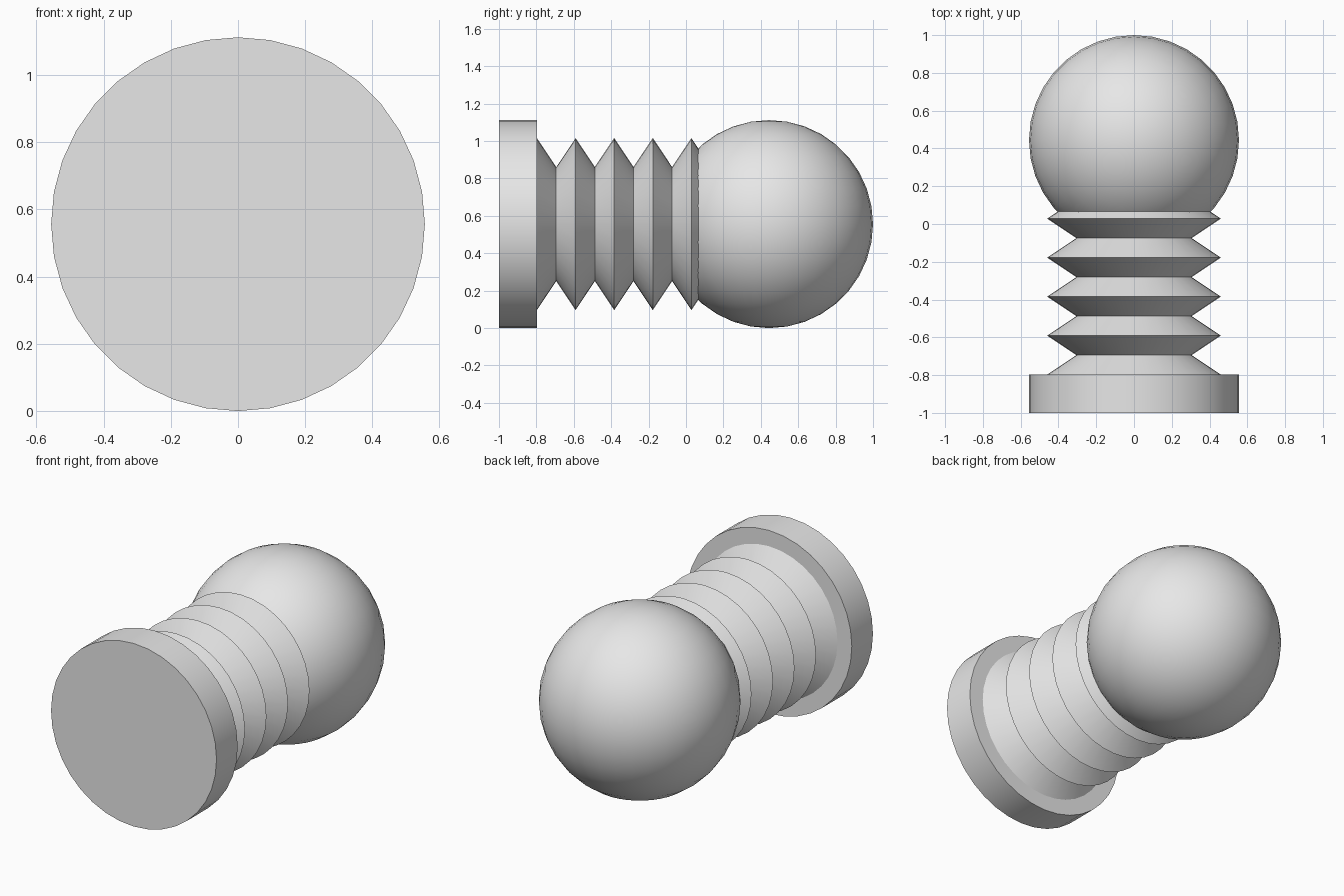
import bpy
import bmesh
from math import cos, sin, tau
from mathutils import Matrix

if "Cube" in bpy.data.objects:
    bpy.data.objects.remove(bpy.data.objects["Cube"])

RADIUS = 0.556
SIDES = 36

grey = bpy.data.materials.new("plain grey")
grey.use_nodes = True
grey.diffuse_color = (0.8, 0.8, 0.8, 1)
grey.node_tree.nodes["Principled BSDF"].inputs["Base Color"].default_value = grey.diffuse_color


def finish(name, bm):
    """Turn a bmesh into a smooth object with sharp creases."""
    bmesh.ops.recalc_face_normals(bm, faces=bm.faces)
    mesh = bpy.data.meshes.new(name)
    bm.to_mesh(mesh)
    bm.free()
    mesh.materials.append(grey)
    obj = bpy.data.objects.new(name, mesh)
    bpy.context.collection.objects.link(obj)
    bpy.ops.object.select_all(action='DESELECT')
    obj.select_set(True)
    bpy.context.view_layer.objects.active = obj
    bpy.ops.object.shade_smooth_by_angle()
    return obj


def lathe(name, profile):
    """Spin (y, radius) points around the long axis and cap both ends."""
    bm = bmesh.new()
    rings = []
    for y, r in profile:
        angles = [tau * i / SIDES for i in range(SIDES)]
        rings.append([bm.verts.new((r * sin(a), y, RADIUS + r * cos(a))) for a in angles])
    for a, b in zip(rings, rings[1:]):
        for i in range(SIDES):
            j = (i + 1) % SIDES
            bm.faces.new((a[i], a[j], b[j], b[i]))
    bm.faces.new(rings[0])
    bm.faces.new(rings[-1])
    return finish(name, bm)


# Flat round base
lathe("base_disc", [(-1, RADIUS), (-0.797, RADIUS)])

# Concertina neck: alternating ridges and grooves, ending inside the ball
START, PITCH = -0.797, 0.2065
neck = [(START + i * PITCH / 2, 0.305 if i % 2 else 0.46) for i in range(10)]
lathe("bellows_neck", neck)

# Round ball end
ball = bmesh.new()
bmesh.ops.create_uvsphere(ball, u_segments=SIDES, v_segments=SIDES // 2, radius=RADIUS,
                          matrix=Matrix.Translation((0, 1 - RADIUS, RADIUS)))
finish("ball", ball)
